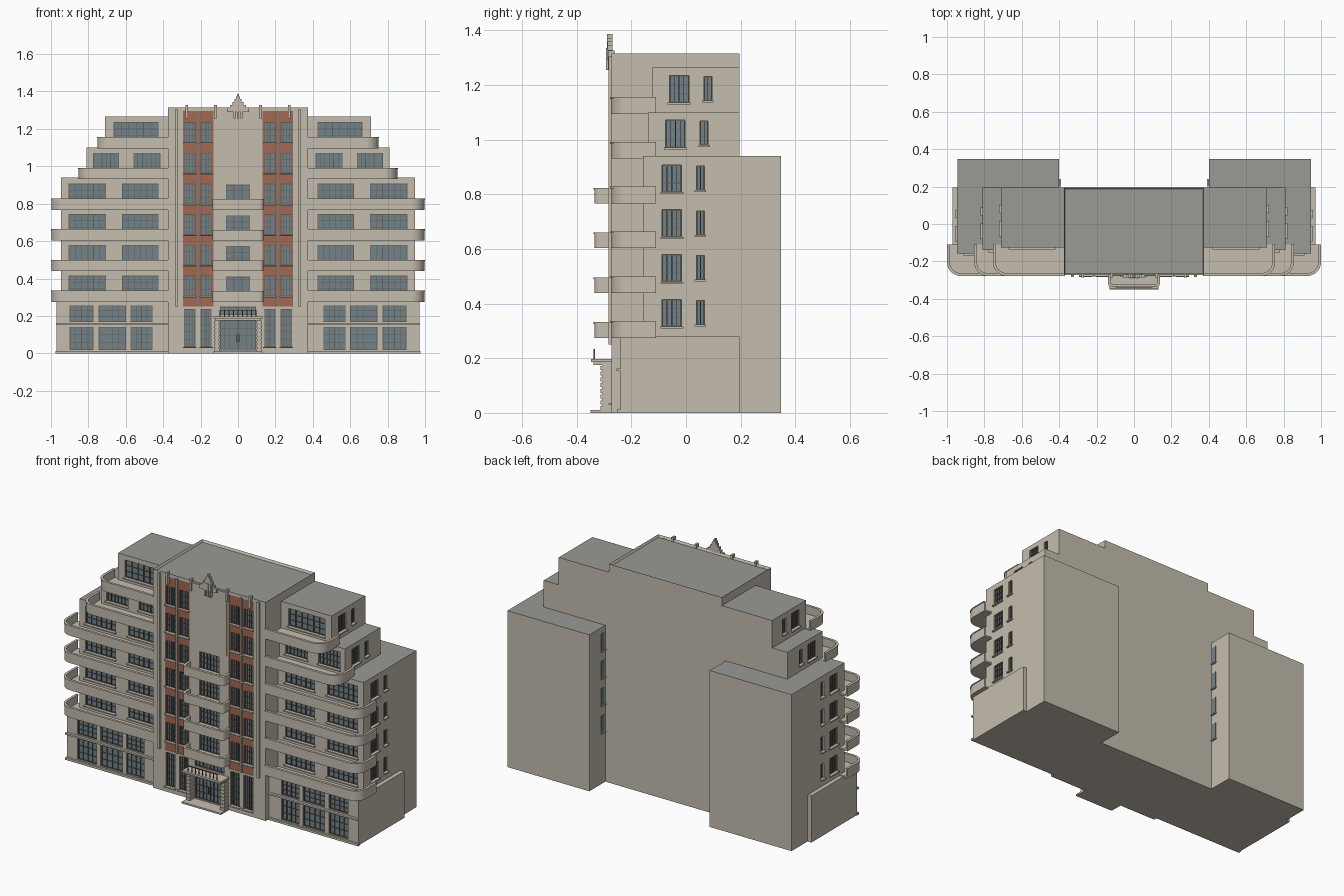
import bpy, bmesh, math
from mathutils import Matrix, Vector

cube = bpy.data.objects.get("Cube")
if cube:
    bpy.data.objects.remove(cube, do_unlink=True)


def material(name, rgb):
    m = bpy.data.materials.new(name)
    m.use_nodes = True
    m.diffuse_color = (*rgb, 1)
    m.node_tree.nodes["Principled BSDF"].inputs["Base Color"].default_value = (*rgb, 1)
    return m


STONE = material("warm stone", (0.56, 0.51, 0.43))
ROOF = material("roof grey", (0.32, 0.32, 0.30))
BRICK = material("red brick", (0.36, 0.14, 0.085))
GLASS = material("blue grey glass", (0.17, 0.23, 0.26))
METAL = material("bronze frame", (0.13, 0.11, 0.09))

parts = {}      # name -> (bmesh, material, mirrored)
cutters = {}    # body name -> bmesh of window openings


def add_box(bm, x, y, z):
    lo, hi = Vector((x[0], y[0], z[0])), Vector((x[1], y[1], z[1]))
    mat = Matrix.Translation((lo + hi) / 2) @ Matrix.Diagonal((*(hi - lo), 1))
    bmesh.ops.create_cube(bm, size=1, matrix=mat)


def part(name, mat, mirror=True):
    return parts.setdefault(name, (bmesh.new(), mat, mirror))[0]


def box(name, mat, x, y, z, mirror=True):
    add_box(part(name, mat, mirror), x, y, z)


def prism(name, mat, pts, z0, z1):
    bm = part(name, mat)
    face = bm.faces.new([bm.verts.new((x, y, z0)) for x, y in pts])
    top = bmesh.ops.extrude_face_region(bm, geom=[face])["geom"]
    bmesh.ops.translate(bm, vec=(0, 0, z1 - z0),
                        verts=[v for v in top if isinstance(v, bmesh.types.BMVert)])


def window(body, plane, u, z, cols, rows, side=False, mirror=True, sill=True):
    """Recessed glazed opening; u runs along x on the front, along y on the side."""
    def put(bm, u, d, z):
        if side:
            add_box(bm, (plane - d[1], plane - d[0]), u, z)
        else:
            add_box(bm, u, (plane + d[0], plane + d[1]), z)
    tag = "" if mirror else "centre_"
    put(cutters.setdefault(body, bmesh.new()), u, (-0.03, 0.016), z)
    put(part(tag + "window_panes", GLASS, mirror), u, (0.012, 0.018), z)
    bars = part(tag + "window_frames", METAL, mirror)
    for i in range(cols + 1):
        w = 0.002 if i in (0, cols) or i % 2 == 0 else 0.001
        c = u[0] + w + (u[1] - u[0] - 2 * w) * i / cols
        put(bars, (c - w, c + w), (0.006, 0.014), z)
    for i in range(rows + 1):
        w = 0.002 if i in (0, rows) else 0.001
        c = z[0] + w + (z[1] - z[0] - 2 * w) * i / rows
        put(bars, u, (0.007, 0.014), (c - w, c + w))
    if sill:
        put(part(tag + "window_sills", STONE, mirror), (u[0] - 0.006, u[1] + 0.006),
            (-0.012, 0.012), (z[0] - 0.007, z[0]))


def balcony(name, x0, x1, front, back, r, z0, z1):
    """Floor slab, rounded parapet wall and a thin cap."""
    def path(inset):
        rr, cx, cy = r - inset, x1 - r, front + r
        arc = [(cx + rr * math.sin(a), cy - rr * math.cos(a))
               for a in (math.pi / 2 * i / 10 for i in range(11))]
        return [(x0, front + inset)] + arc + [(x1 - inset, back)]
    prism(name, STONE, path(0.003) + [(x0, back)], z0, z0 + 0.01)
    prism(name, STONE, path(0.003) + path(0.013)[::-1], z0 + 0.01, z1 - 0.006)
    prism(name, STONE, path(0) + path(0.015)[::-1], z1 - 0.006, z1)


FLOORS = [0.31 + 0.164 * i for i in range(6)]

# Main masses
box("tower", STONE, (-0.375, 0.375), (-0.272, 0.195), (0, 1.315), False)
box("lower_wing", STONE, (0.37, 0.945), (-0.157, 0.195), (0, 0.94))
box("rear_wing", STONE, (0.40, 0.945), (0.195, 0.347), (0, 0.94))
box("fifth_floor", STONE, (0.37, 0.81), (-0.14, 0.195), (0.93, 1.10))
box("sixth_floor", STONE, (0.37, 0.71), (-0.125, 0.195), (1.09, 1.265))
box("ground_floor", STONE, (0.37, 0.97), (-0.24, 0.195), (0, 0.28))

# Wing windows and balconies, floor by floor
for i, z in enumerate(FLOORS):
    body, front, side, shift = [("lower_wing", -0.157, 0.945, 0), ("fifth_floor", -0.14, 0.81, 0.013),
                                ("sixth_floor", -0.125, 0.71, 0.027)][max(0, i - 3)]
    spans = [[(0.425, 0.62), (0.705, 0.905)], [(0.415, 0.56), (0.635, 0.775)],
             [(0.425, 0.665)]][max(0, i - 3)]
    for u in spans:
        window(body, front, u, (z, z + 0.106), 6, 3)
    window(body, side, (-0.088 + shift, -0.016 + shift), (z + 0.006, z + 0.106), 4, 3, side=True)
    window(body, side, (0.038 + shift, 0.068 + shift), (z + 0.014, z + 0.102), 2, 3, side=True)
    reach = (1.0, 0.855, 0.755)[max(0, i - 3)]
    balcony("wing_balconies", 0.37, reach, -0.278, -0.11, 0.075, z - 0.035, z + 0.026)
    if i < 4:
        # Narrow lights on the inner faces of the rear wings
        box("rear_panes", GLASS, (0.397, 0.41), (0.205, 0.235), (z, z + 0.1))
        box("rear_sills", STONE, (0.39, 0.41), (0.2, 0.24), (z - 0.007, z))

# Ground floor shop windows, ledge and plinth
for u in ((0.457, 0.575), (0.6, 0.745), (0.773, 0.90)):
    window("ground_floor", -0.24, u, (0.168, 0.257), 4, 3, sill=False)
    window("ground_floor", -0.24, u, (0.018, 0.142), 4, 3, sill=False)
box("ledge", STONE, (0.37, 0.972), (-0.255, -0.235), (0.153, 0.163))
box("plinth", STONE, (0.37, 0.975), (-0.252, -0.235), (0, 0.013))

# Brick window bays with stone mullions and pilasters
bay = (0.132, 0.295)
add_box(cutters.setdefault("tower", bmesh.new()), bay, (-0.3, -0.256), (0.25, 1.295))
add_box(cutters["tower"], (-bay[1], -bay[0]), (-0.3, -0.256), (0.25, 1.295))
box("brick_bays", BRICK, bay, (-0.27, -0.25), (0.25, 1.295))
box("bay_mullions", STONE, (0.209, 0.219), (-0.28, -0.262), (0.25, 1.3))
for u in ((0.141, 0.2), (0.228, 0.289)):
    for z in FLOORS:
        window("brick_bays", -0.27, u, (z - 0.004, z + 0.106), 4, 3)
    window("tower", -0.272, u, (0.035, 0.237), 4, 5)
    add_box(cutters["tower"], (-u[1], -u[0]), (-0.302, -0.256), (0.035, 0.237))
box("pilasters", STONE, (0.322, 0.337), (-0.284, -0.265), (0.25, 1.305))
box("centre_panel", STONE, (-0.118, 0.118), (-0.277, -0.268), (0.925, 1.305), False)
for x in (0.12, 0.275):
    box("parapet_posts", STONE, (x - 0.007, x + 0.007), (-0.286, -0.262), (1.255, 1.327))

# Centre windows and balconies
for z in FLOORS[:4]:
    window("tower", -0.272, (-0.065, 0.065), (z, z + 0.1), 6, 3, mirror=False)
    balcony("centre_balconies", 0, 0.14, -0.338, -0.268, 0.025, z - 0.035, z + 0.022)

# Stepped crest
for w, z in ((0.058, 1.315), (0.042, 1.328), (0.03, 1.345), (0.019, 1.36), (0.011, 1.373), (0.005, 1.387)):
    box("crest", STONE, (-w, w), (-0.289 + w / 20, -0.268 - w / 20), (1.29, z), False)
for x in (-0.018, 0, 0.018):
    box("crest_drops", STONE, (x - 0.005, x + 0.005), (-0.292, -0.27), (1.255, 1.335), False)

# Entrance
window("tower", -0.272, (-0.096, 0.096), (0.014, 0.176), 8, 4, mirror=False, sill=False)
window("tower", -0.272, (-0.096, 0.096), (0.206, 0.25), 8, 1, mirror=False, sill=False)
box("door_handles", METAL, (0.004, 0.008), (-0.272, -0.262), (0.06, 0.1))
box("entrance_step", STONE, (-0.13, 0.13), (-0.349, -0.26), (0, 0.01), False)
for i in range(8):
    z = 0.01 + i * 0.021
    box("banded_piers", STONE, (0.1, 0.128), (-0.313, -0.265), (z, z + 0.015))
    box("banded_piers", STONE, (0.104, 0.124), (-0.308, -0.265), (z + 0.015, z + 0.021))
box("canopy", STONE, (-0.122, 0.122), (-0.338, -0.265), (0.176, 0.186), False)
box("canopy", STONE, (-0.13, 0.13), (-0.348, -0.265), (0.186, 0.198), False)
for i in range(9):
    x = -0.096 + i * 0.024
    box("canopy_rail", METAL, (x - 0.002, x + 0.002), (-0.338, -0.334), (0.198, 0.228), False)
box("canopy_rail", METAL, (-0.1, 0.1), (-0.339, -0.333), (0.228, 0.233), False)

# Recess the tower roof behind its parapet
tower = parts["tower"][0]
tower.normal_update()
roof = max(tower.faces, key=lambda f: f.calc_center_median().z)
bmesh.ops.inset_region(tower, faces=[roof], thickness=0.01, depth=0)
bmesh.ops.translate(tower, verts=roof.verts, vec=(0, 0, -0.014))
roof.material_index = 1

# Grey roofs on the wing blocks
for name in ("lower_wing", "rear_wing", "fifth_floor", "sixth_floor"):
    bm = parts[name][0]
    max(bm.faces, key=lambda f: f.calc_center_median().z).material_index = 1


def to_object(name, bm):
    bmesh.ops.recalc_face_normals(bm, faces=bm.faces)
    mesh = bpy.data.meshes.new(name)
    bm.to_mesh(mesh)
    bm.free()
    obj = bpy.data.objects.new(name, mesh)
    bpy.context.collection.objects.link(obj)
    return obj


# Turn every part into an object, cut its openings and mirror it
for name, (bm, mat, mirrored) in parts.items():
    obj = to_object(name, bm)
    obj.data.materials.append(mat)
    if mat == STONE:
        obj.data.materials.append(ROOF)
    bpy.ops.object.select_all(action="DESELECT")
    obj.select_set(True)
    bpy.context.view_layer.objects.active = obj
    if name in cutters:
        cutter = to_object(name + "_cutter", cutters[name])
        cutter.data.materials.append(mat)
        cutter.hide_render = True
        mod = obj.modifiers.new("openings", "BOOLEAN")
        mod.operation, mod.solver, mod.object = "DIFFERENCE", "EXACT", cutter
        bpy.ops.object.modifier_apply(modifier=mod.name)
        bpy.data.objects.remove(cutter, do_unlink=True)
    if mirrored:
        mod = obj.modifiers.new("mirror", "MIRROR")
        mod.use_mirror_merge = False
        bpy.ops.object.modifier_apply(modifier=mod.name)
    if name.endswith("balconies"):
        bpy.ops.object.shade_smooth_by_angle(angle=math.radians(35))
